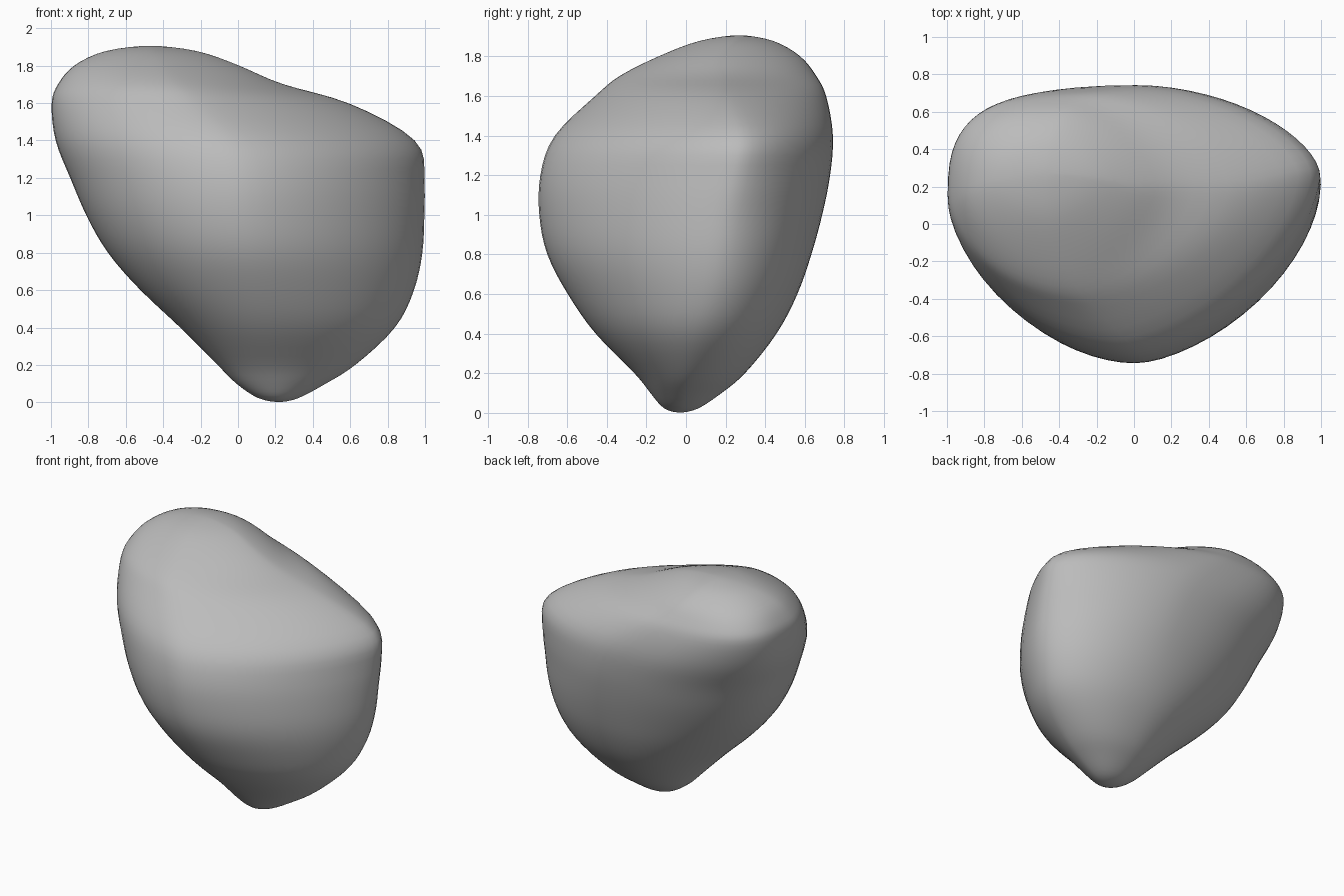
import bpy
import bmesh
from math import sin, cos, pi

default_cube = bpy.data.objects.get("Cube")
if default_cube:
    bpy.data.objects.remove(default_cube, do_unlink=True)

# Each level: height, left point, right point, front point, back point,
# and how hollow the back left quarter is (it overhangs near the top)
LEVELS = [
    (0, .22, -.03, .22, -.03, .22, -.03, .22, -.03, 1),
    (.02, .11, -.03, .32, -.02, .21, -.11, .22, .06, 1),
    (.1, -.01, -.03, .47, 0, .2, -.18, .23, .18, 1),
    (.2, -.11, -.02, .63, .03, .18, -.26, .25, .3, 1),
    (.4, -.31, 0, .845, .08, .14, -.46, .25, .46, 1),
    (.6, -.525, .02, .945, .13, .09, -.6, .24, .565, 1),
    (.8, -.7, .06, .99, .16, .05, -.705, .22, .635, 1),
    (1, -.815, .08, 1, .19, .02, -.745, .18, .69, .95),
    (1.2, -.9, .1, 1, .24, 0, -.74, .12, .73, .9),
    (1.4, -.98, .12, .96, .27, -.06, -.67, 0, .745, .78),
    (1.6, -1, .14, .6, .2, -.25, -.46, -.22, .71, .68),
    (1.7, -.965, .17, .24, .2, -.35, -.34, -.34, .66, .7),
    (1.8, -.88, .2, .01, .2, -.42, -.14, -.4, .58, .8),
    (1.88, -.71, .25, -.22, .25, -.46, .07, -.46, .44, .95),
    (1.91, -.47, .27, -.47, .27, -.47, .27, -.47, .27, 1),
]
STEPS = 4
QUARTER = 16


def blend(a, b, c, d, t):
    """Smooth curve through b and c."""
    return b + t / 2 * (c - a + t * (2 * a - 5 * b + 4 * c - d
                                     + t * (3 * (b - c) + d - a)))


def smooth_levels():
    """Fill in evenly blended levels between the given ones."""
    last = len(LEVELS) - 1
    for i in range(last):
        around = [LEVELS[min(max(i + k, 0), last)] for k in (-1, 0, 1, 2)]
        for s in range(STEPS):
            yield [blend(*column, s / STEPS) for column in zip(*around)]


def outline(level):
    """Closed outline made of four bent quarter arcs, fuller low down."""
    z, lx, ly, rx, ry, fx, fy, bx, by, hollow = level
    rise = min(max((z - .3) / 1.2, 0), 1)
    side_to_end = [
        ((rx, ry), (bx, by), .95 + .28 * rise, False),
        ((lx, ly), (bx, by), hollow, True),
        ((lx, ly), (fx, fy), .98 + .12 * rise, False),
        ((rx, ry), (fx, fy), 1.15 + .15 * rise, True),
    ]
    points = []
    for side, end, power, backwards in side_to_end:
        for k in range(QUARTER):
            angle = pi / 2 * (QUARTER - k if backwards else k) / QUARTER
            across = max(cos(angle), 0) ** power
            along = max(sin(angle), 0) ** power
            points.append((end[0] + (side[0] - end[0]) * across,
                           side[1] + (end[1] - side[1]) * along, z))
    return points


# Loft the boulder from its lowest tip to its crown
bm = bmesh.new()
rings = [[bm.verts.new(p) for p in outline(level)]
         for level in list(smooth_levels())[1:]]
for lower, upper in zip(rings, rings[1:]):
    for k in range(len(lower)):
        n = (k + 1) % len(lower)
        bm.faces.new((lower[k], lower[n], upper[n], upper[k]))
for ring, tip_level in ((rings[0], LEVELS[0]), (rings[-1], LEVELS[-1])):
    tip = bm.verts.new((tip_level[1], tip_level[2], tip_level[0]))
    for k in range(len(ring)):
        bm.faces.new((ring[k], ring[(k + 1) % len(ring)], tip))

# Soften the creases left by the quarter arcs
for _ in range(3):
    bmesh.ops.smooth_vert(bm, verts=bm.verts, factor=.5,
                          use_axis_x=True, use_axis_y=True, use_axis_z=True)
bmesh.ops.recalc_face_normals(bm, faces=bm.faces)
mesh = bpy.data.meshes.new("boulder")
bm.to_mesh(mesh)
bm.free()

boulder = bpy.data.objects.new("boulder", mesh)
bpy.context.collection.objects.link(boulder)

# Plain grey stone
stone = bpy.data.materials.new("grey stone")
stone.use_nodes = True
grey = (.5, .5, .5, 1)
stone.diffuse_color = grey
stone.node_tree.nodes["Principled BSDF"].inputs["Base Color"].default_value = grey
mesh.materials.append(stone)
mesh.shade_smooth()
